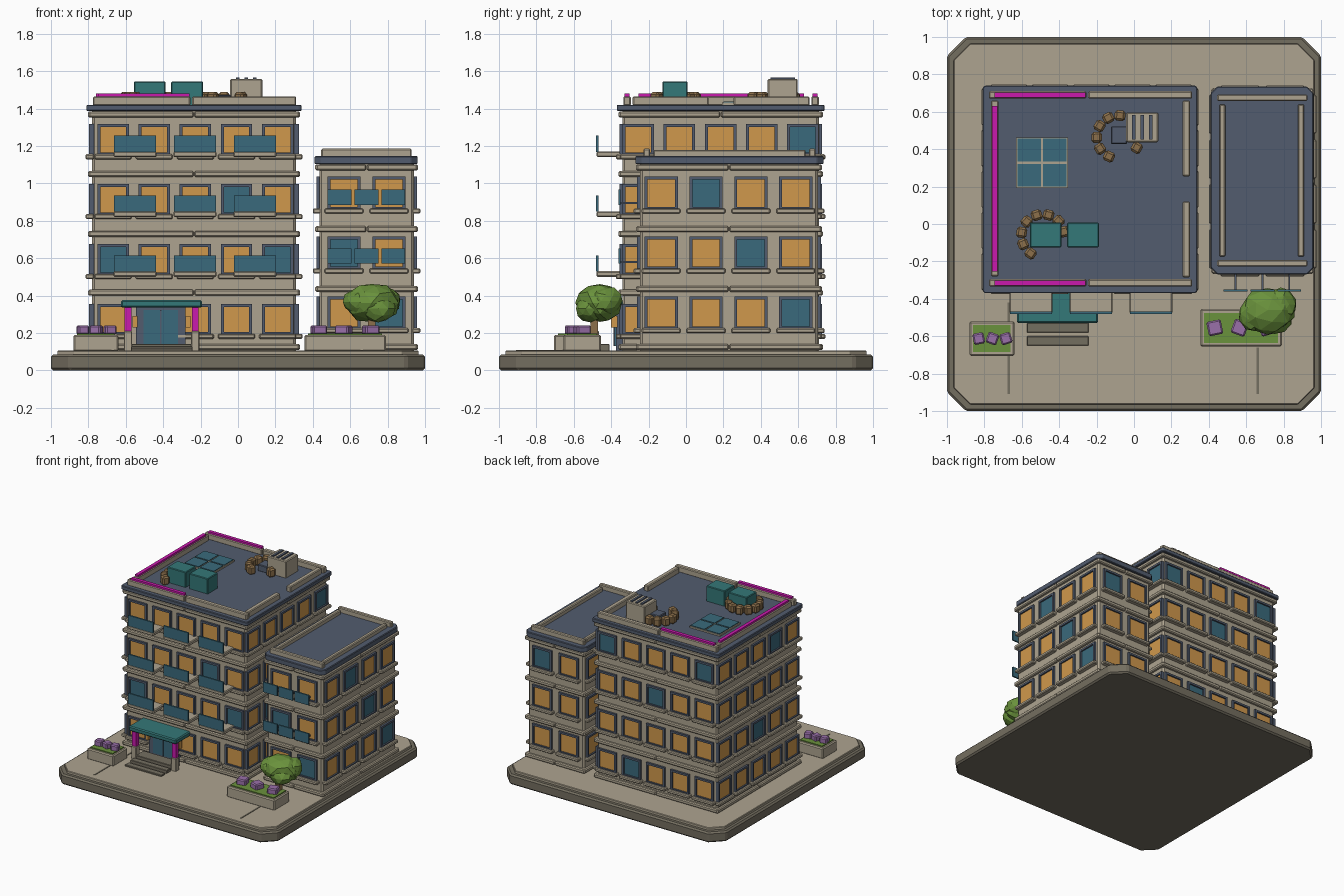
import bpy, bmesh, math, random
from mathutils import Matrix, Vector

if "Cube" in bpy.data.objects:
    bpy.data.objects.remove(bpy.data.objects["Cube"])
random.seed(4)


def material(name, r, g, b):
    lin = [((c / 255 + 0.055) / 1.055) ** 2.4 for c in (r, g, b)] + [1]
    m = bpy.data.materials.new(name)
    m.use_nodes = True
    m.diffuse_color = lin
    m.node_tree.nodes["Principled BSDF"].inputs["Base Color"].default_value = lin
    return m


STONE = material("pale stone", 174, 164, 144)
DARK = material("dark stone", 116, 110, 96)
SLATE = material("slate", 82, 92, 110)
AMBER = material("lit amber", 208, 152, 76)
GLASS = material("blue glass", 58, 106, 124)
TEAL = material("teal", 52, 120, 120)
MAGENTA = material("magenta", 202, 25, 174)
LEAF = material("leaf green", 106, 146, 60)
PURPLE = material("flower purple", 154, 112, 170)
BROWN = material("brown", 140, 112, 75)

parts = {}


def box(name, mat, center, size, rot=0, bevel=0.0):
    """Add a box to the named part."""
    bm = parts.setdefault(name, (bmesh.new(), mat, bevel))[0]
    m = Matrix.Translation(center) @ Matrix.Rotation(rot, 4, 'Z') @ Matrix.Diagonal((*size, 1))
    bmesh.ops.create_cube(bm, size=1, matrix=m)


def span(name, mat, x, y, z, bevel=0.0):
    """Add a box given by its ranges."""
    box(name, mat, [sum(r) / 2 for r in (x, y, z)], [r[1] - r[0] for r in (x, y, z)], 0, bevel)


def finish(name, bm, mat, bevel=0.0):
    bmesh.ops.recalc_face_normals(bm, faces=bm.faces)
    mesh = bpy.data.meshes.new(name)
    bm.to_mesh(mesh)
    bm.free()
    mesh.materials.append(mat)
    ob = bpy.data.objects.new(name, mesh)
    bpy.context.collection.objects.link(ob)
    if bevel:
        mod = ob.modifiers.new("Bevel", 'BEVEL')
        mod.width = bevel
        mod.segments = 1
    return ob


def prism(name, mat, x, y, z, cut, bevel=0.0):
    """Block with cut vertical corners."""
    bm = bmesh.new()
    (x0, x1), (y0, y1) = x, y
    outline = [(x0 + cut, y0), (x1 - cut, y0), (x1, y0 + cut), (x1, y1 - cut),
               (x1 - cut, y1), (x0 + cut, y1), (x0, y1 - cut), (x0, y0 + cut)]
    face = bm.faces.new([bm.verts.new((px, py, z[0])) for px, py in outline])
    top = bmesh.ops.extrude_face_region(bm, geom=[face])
    verts = [v for v in top["geom"] if isinstance(v, bmesh.types.BMVert)]
    bmesh.ops.translate(bm, vec=(0, 0, z[1] - z[0]), verts=verts)
    finish(name, bm, mat, bevel)


def facade(label, x, y, side, bands, rows, pitch, mid, z0, win, sill_z):
    """Windows, sills and stone bands on one wall; u runs along the wall."""
    along_x = side in ("front", "back")
    sign = -1 if side in ("front", "left") else 1
    wall = (y if along_x else x)[0 if sign < 0 else 1]
    lo, hi = x if along_x else y

    def put(name, mat, u, z, w, h, d0, d1, bevel=0.0):
        d = wall + sign * (d0 + d1) / 2
        t = d1 - d0
        if along_x:
            box(name, mat, (u, d, z), (w, t, h), 0, bevel)
        else:
            box(name, mat, (d, u, z), (t, w, h), 0, bevel)

    half = (hi - lo + 0.04) / 2
    for z in bands:
        for k in (-1, 1):
            put(label + "_bands", STONE, (lo + hi) / 2 + k * half / 2, z, half - 0.004, 0.032, -0.02, 0.022, 0.007)
    f = 0.016
    for row, text in enumerate(rows):
        z = z0 + 0.32 * row
        for i, c in enumerate(text):
            if c == ".":
                continue
            u = mid + (i - (len(text) - 1) / 2) * pitch
            lit = c == "o"
            put(label + ("_lit_panes" if lit else "_dark_panes"), AMBER if lit else GLASS,
                u, z, win - f, win - f, -0.01, 0.004)
            for k in (-1, 1):
                put(label + "_window_frames", SLATE, u + k * (win - f) / 2, z, f, win, -0.01, 0.016)
                put(label + "_window_frames", SLATE, u, z + k * (win - f) / 2, win, f, -0.01, 0.016)
            put(label + "_sills", STONE, u, sill_z + 0.32 * row, win + 0.03, 0.027, -0.01, 0.035, 0.006)


# Ground
prism("base_slab", DARK, (-1, 1), (-1, 1), (0, 0.085), 0.1, 0.012)
prism("pavement", STONE, (-0.965, 0.965), (-0.965, 0.965), (0.08, 0.105), 0.09, 0.004)
span("pavement_seams", DARK, (-0.675, -0.663), (-0.91, -0.42), (0.1, 0.108))
span("pavement_seams", DARK, (0.655, 0.667), (-0.91, -0.66), (0.1, 0.108))

# Main tower
MX, MY = (-0.78, 0.31), (-0.34, 0.71)
prism("tower_walls", STONE, MX, MY, (0.1, 1.39), 0.012)
prism("tower_roof", SLATE, (-0.81, 0.34), (-0.37, 0.74), (1.386, 1.42), 0.012, 0.005)
tower = {
    "front": ["o.ooo", "tooot", "oooto", "ooooo"],
    "right": ["ooooo", "otooo", "ooooo", "oooot"],
    "back": ["oooto", "ooooo", "ootoo", "tooot"],
    "left": ["ooooo", "ootoo", "ooooo", "otooo"],
}
for side, rows in tower.items():
    mid = -0.228 if side in ("front", "back") else 0.185
    facade("tower", MX, MY, side, (0.125, 0.415, 0.73, 1.05, 1.368), rows, 0.22, mid, 0.272, 0.168, 0.182)

# Side wing
WX, WY = (0.435, 0.94), (-0.245, 0.705)
prism("wing_walls", STONE, WX, WY, (0.1, 1.11), 0.012)
prism("wing_roof", SLATE, (0.41, 0.96), (-0.27, 0.735), (1.102, 1.146), 0.035, 0.005)
wing = {
    "front": ["ot", "to", "oo"],
    "right": ["ooot", "ooto", "otoo"],
    "back": ["oo", "oo", "ot"],
    "left": ["oooo", "oooo", "oooo"],
}
for side, rows in wing.items():
    mid = 0.687 if side in ("front", "back") else 0.227
    facade("wing", WX, WY, side, (0.125, 0.435, 0.755, 1.085), rows, 0.24, mid, 0.307, 0.178, 0.212)

# Parapets with bright coping
for y in (-0.315, 0.69):
    span("tower_parapet", STONE, (-0.775, -0.255), (y - 0.02, y + 0.02), (1.415, 1.465), 0.006)
    span("tower_parapet", STONE, (-0.245, 0.31), (y - 0.02, y + 0.02), (1.415, 1.465), 0.006)
    span("bright_coping", MAGENTA, (-0.745, -0.26), (y - 0.014, y + 0.014), (1.462, 1.48))
span("tower_parapet", STONE, (-0.765, -0.725), (-0.28, 0.66), (1.415, 1.465), 0.006)
span("bright_coping", MAGENTA, (-0.758, -0.73), (-0.255, 0.63), (1.462, 1.48))
for y in ((-0.285, 0.12), (0.255, 0.66)):
    span("tower_parapet", STONE, (0.26, 0.3), y, (1.415, 1.465), 0.006)
for y in (-0.21, 0.675):
    span("wing_parapet", STONE, (0.445, 0.928), (y - 0.017, y + 0.017), (1.14, 1.185), 0.006)
for x in (0.472, 0.893):
    span("wing_parapet", STONE, (x - 0.016, x + 0.016), (-0.175, 0.64), (1.14, 1.178), 0.006)

# Balconies
for row in range(3):
    z = 0.53 + 0.32 * row
    for x in (-0.55, -0.23, 0.09):
        span("balcony_slabs", STONE, (x - 0.115, x + 0.115), (-0.478, -0.33), (z - 0.03, z), 0.006)
        span("balcony_glass", GLASS, (x - 0.112, x + 0.112), (-0.48, -0.467), (z - 0.002, z + 0.085))
for z in (0.57, 0.885):
    for x in (0.543, 0.687, 0.83):
        span("wing_screens", GLASS, (x - 0.064, x + 0.064), (-0.362, -0.35), (z, z + 0.082))
        span("screen_arms", SLATE, (x - 0.005, x + 0.005), (-0.352, -0.24), (z + 0.004, z + 0.016))

# Entrance
span("canopy", TEAL, (-0.625, -0.192), (-0.53, -0.34), (0.335, 0.375), 0.008)
span("door_frame", SLATE, (-0.545, -0.28), (-0.375, -0.33), (0.1, 0.34))
span("door_glass", GLASS, (-0.505, -0.32), (-0.383, -0.37), (0.13, 0.322))
span("door_divider", SLATE, (-0.416, -0.409), (-0.387, -0.37), (0.13, 0.322))
for x in (-0.588, -0.228):
    span("canopy_posts", MAGENTA, (x - 0.018, x + 0.018), (-0.508, -0.472), (0.21, 0.337))
    span("post_bases", STONE, (x - 0.022, x + 0.022), (-0.514, -0.466), (0.1, 0.21), 0.004)
for x in (-0.55, -0.268):
    span("door_lamps", AMBER, (x - 0.013, x + 0.013), (-0.4, -0.365), (0.23, 0.29))
for i in range(3):
    y = -0.65 + 0.07 * i
    span("steps", DARK, (-0.573, -0.242), (y, y + 0.05 + 0.05 * (i == 2)), (0.1, 0.117 + 0.012 * i), 0.003)

# Planters
for x, y, flowers, s in (((-0.88, -0.64), (-0.705, -0.52), (-0.83, -0.757, -0.685), 0.06),
                         ((0.355, 0.79), (-0.655, -0.455), (0.432, 0.565, 0.71), 0.078)):
    span("planters", STONE, x, y, (0.1, 0.19), 0.008)
    span("planter_grass", LEAF, (x[0] + 0.02, x[1] - 0.02), (y[0] + 0.02, y[1] - 0.02), (0.18, 0.198))
    for i, fx in enumerate(flowers):
        box("flowers", PURPLE, (fx, sum(y) / 2, 0.216), (s, s, 0.05), (0.2, -0.35, 0.3)[i], 0.008)

# Tree
span("tree_trunk", BROWN, (0.695, 0.735), (-0.51, -0.47), (0.19, 0.32))
bm = bmesh.new()
for c, r in (((0.715, -0.46, 0.36), (0.145, 0.125, 0.105)), ((0.65, -0.48, 0.365), (0.09, 0.1, 0.07)),
             ((0.785, -0.43, 0.37), (0.09, 0.09, 0.08)), ((0.75, -0.51, 0.33), (0.09, 0.08, 0.07))):
    m = Matrix.Translation(c) @ Matrix.Diagonal((*r, 1))
    ball = bmesh.ops.create_icosphere(bm, subdivisions=2, radius=1, matrix=m)
    for v in ball["verts"]:
        v.co += (v.co - Vector(c)) * random.uniform(-0.08, 0.08)
finish("tree_crown", bm, LEAF)

# Skylight
for i in range(2):
    for j in range(2):
        x, y = -0.561 + 0.138 * i, 0.261 + 0.134 * j
        box("skylight_panes", GLASS, (x, y, 1.432), (0.126, 0.122, 0.012))
span("skylight_frame", STONE, (-0.632, -0.354), (0.192, 0.463), (1.415, 1.432))

# Roof boxes, table and vent
for x in ((-0.557, -0.388), (-0.357, -0.188)):
    span("roof_boxes", TEAL, x, (-0.125, 0.008), (1.415, 1.545), 0.005)
box("roof_table", SLATE, (-0.08, 0.475, 1.445), (0.085, 0.095, 0.055), 0, 0.005)
span("vent_unit", STONE, (-0.042, 0.13), (0.437, 0.597), (1.415, 1.558), 0.006)
for i in range(3):
    box("vent_slats", SLATE, (0.044 + 0.045 * (i - 1), 0.517, 1.561), (0.018, 0.13, 0.012))

# Rings of stools
for cx, cy, angles in ((-0.487, -0.063, range(-125, -356, -32)),
                       (-0.085, 0.465, (85, 117, 149, 181, 213, 245, 330))):
    for a in angles:
        t = math.radians(a)
        box("roof_stools", BROWN, (cx + 0.115 * math.cos(t), cy + 0.115 * math.sin(t), 1.452),
            (0.056, 0.058, 0.07), t, 0.012)

for name, (mesh, mat, bevel) in parts.items():
    finish(name, mesh, mat, bevel)
